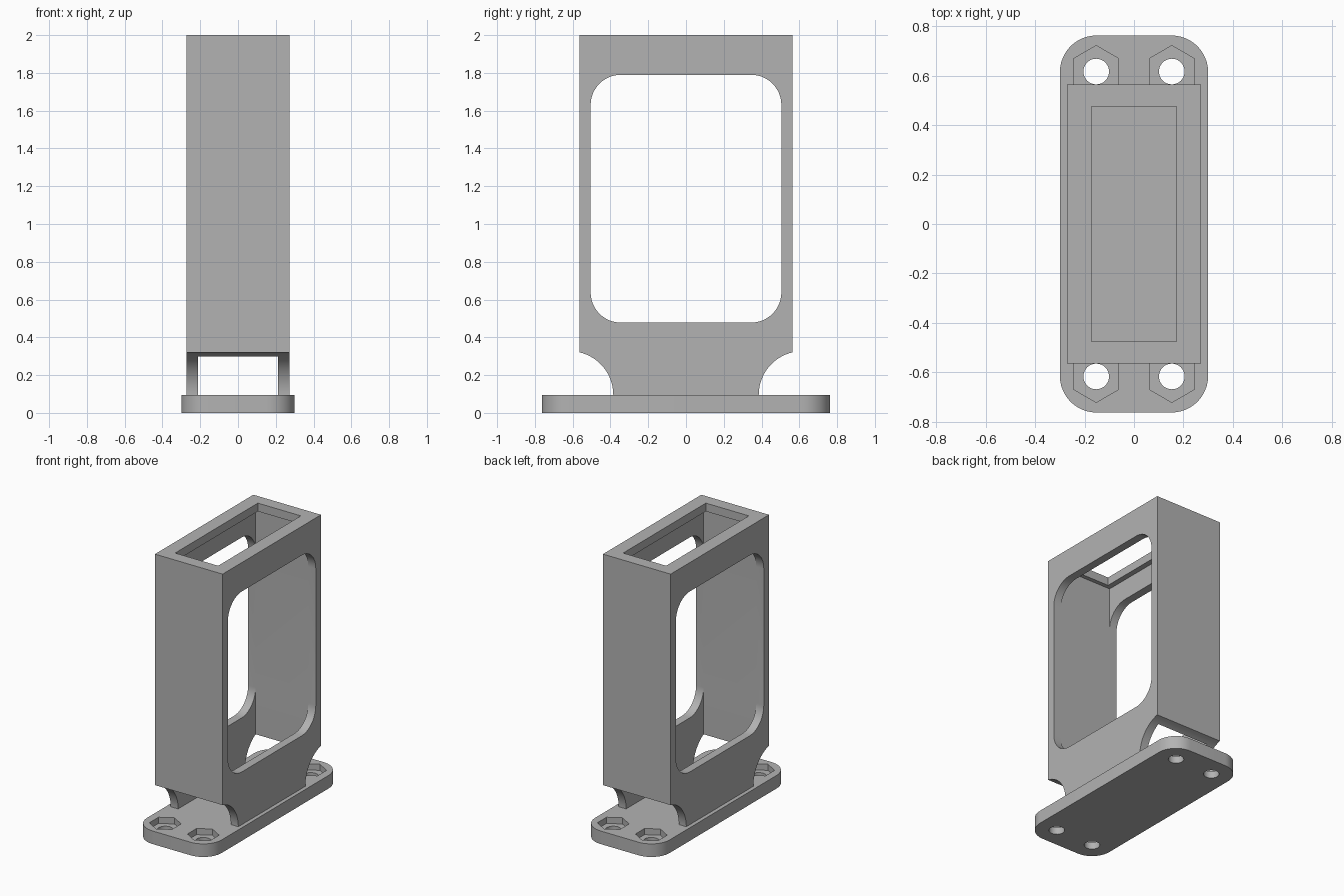
import bpy, bmesh, math
from mathutils import Vector

cube = bpy.data.objects.get("Cube")
if cube:
    bpy.data.objects.remove(cube, do_unlink=True)

grey = bpy.data.materials.new("plain grey")
grey.use_nodes = True
colour = (0.45, 0.45, 0.45, 1)
grey.diffuse_color = colour
grey.node_tree.nodes["Principled BSDF"].inputs["Base Color"].default_value = colour


def rounded_rect(a0, a1, b0, b1, r=0.0, steps=12):
    """Counter-clockwise outline with rounded corners."""
    if r == 0:
        return [(a0, b0), (a1, b0), (a1, b1), (a0, b1)]
    pts = []
    centres = [(a1 - r, b1 - r), (a0 + r, b1 - r), (a0 + r, b0 + r), (a1 - r, b0 + r)]
    for q, (ca, cb) in enumerate(centres):
        for i in range(steps + 1):
            t = math.pi / 2 * (q + i / steps)
            pts.append((ca + r * math.cos(t), cb + r * math.sin(t)))
    return pts


def ring(a, b, r, n):
    """Regular polygon with a corner pointing along the second axis."""
    return [(a + r * math.cos(math.pi / 2 + math.tau * i / n),
             b + r * math.sin(math.pi / 2 + math.tau * i / n)) for i in range(n)]


def prism(name, outline, lo, hi, axis="z"):
    """Extrude an outline along z (outline in x, y) or along x (outline in y, z)."""
    place = (lambda a, b, h: (a, b, h)) if axis == "z" else (lambda a, b, h: (h, a, b))
    bm = bmesh.new()
    face = bm.faces.new([bm.verts.new(place(a, b, lo)) for a, b in outline])
    new = bmesh.ops.extrude_face_region(bm, geom=[face])["geom"]
    shift = Vector(place(0, 0, hi - lo))
    bmesh.ops.translate(bm, vec=shift, verts=[v for v in new if isinstance(v, bmesh.types.BMVert)])
    bmesh.ops.recalc_face_normals(bm, faces=bm.faces)
    mesh = bpy.data.meshes.new(name)
    bm.to_mesh(mesh)
    bm.free()
    mesh.materials.append(grey)
    obj = bpy.data.objects.new(name, mesh)
    bpy.context.collection.objects.link(obj)
    return obj


def cut(obj, cutter):
    """Subtract the cutter from the part, then discard it."""
    mod = obj.modifiers.new("cut", "BOOLEAN")
    mod.operation = "DIFFERENCE"
    mod.solver = "EXACT"
    mod.object = cutter
    bpy.context.view_layer.objects.active = obj
    bpy.ops.object.modifier_apply(modifier=mod.name)
    bpy.data.objects.remove(cutter, do_unlink=True)


BASE_TOP = 0.095
HOLE_X, HOLE_Y = 0.153, 0.617

# Base plate with screw holes and hexagonal nut pockets
base = prism("base_plate", rounded_rect(-0.3, 0.3, -0.763, 0.763, 0.148), 0, BASE_TOP)
for sx in (-1, 1):
    for sy in (-1, 1):
        x, y = sx * HOLE_X, sy * HOLE_Y
        cut(base, prism("nut_pocket", ring(x, y, 0.105, 6), 0.05, 0.2))
        cut(base, prism("screw_hole", ring(x, y, 0.052, 32), -0.1, 0.2))

# Hollow upright frame, sunk a hair into the base
frame = prism("upright_frame", rounded_rect(-0.272, 0.272, -0.565, 0.565), BASE_TOP - 0.005, 2.0)
cut(frame, prism("cavity", rounded_rect(-0.212, 0.212, -0.505, 0.505), 0, 1.94))
# Narrower opening leaves a lip round the top
cut(frame, prism("top_opening", rounded_rect(-0.173, 0.173, -0.475, 0.475), 1.8, 2.1))
# Rounded windows through both broad sides
cut(frame, prism("window", rounded_rect(-0.505, 0.505, 0.478, 1.79, 0.16), -0.5, 0.5, "x"))
# Curved clearance above the screws at each end
for sy in (-1, 1):
    cut(frame, prism("foot_clearance", ring(sy * HOLE_Y, BASE_TOP, 0.232, 64), -0.5, 0.5, "x"))

# Smooth the curves, keep the edges crisp
for obj in (base, frame):
    bpy.ops.object.select_all(action="DESELECT")
    obj.select_set(True)
    bpy.context.view_layer.objects.active = obj
    bpy.ops.object.shade_smooth_by_angle(angle=math.radians(25))
